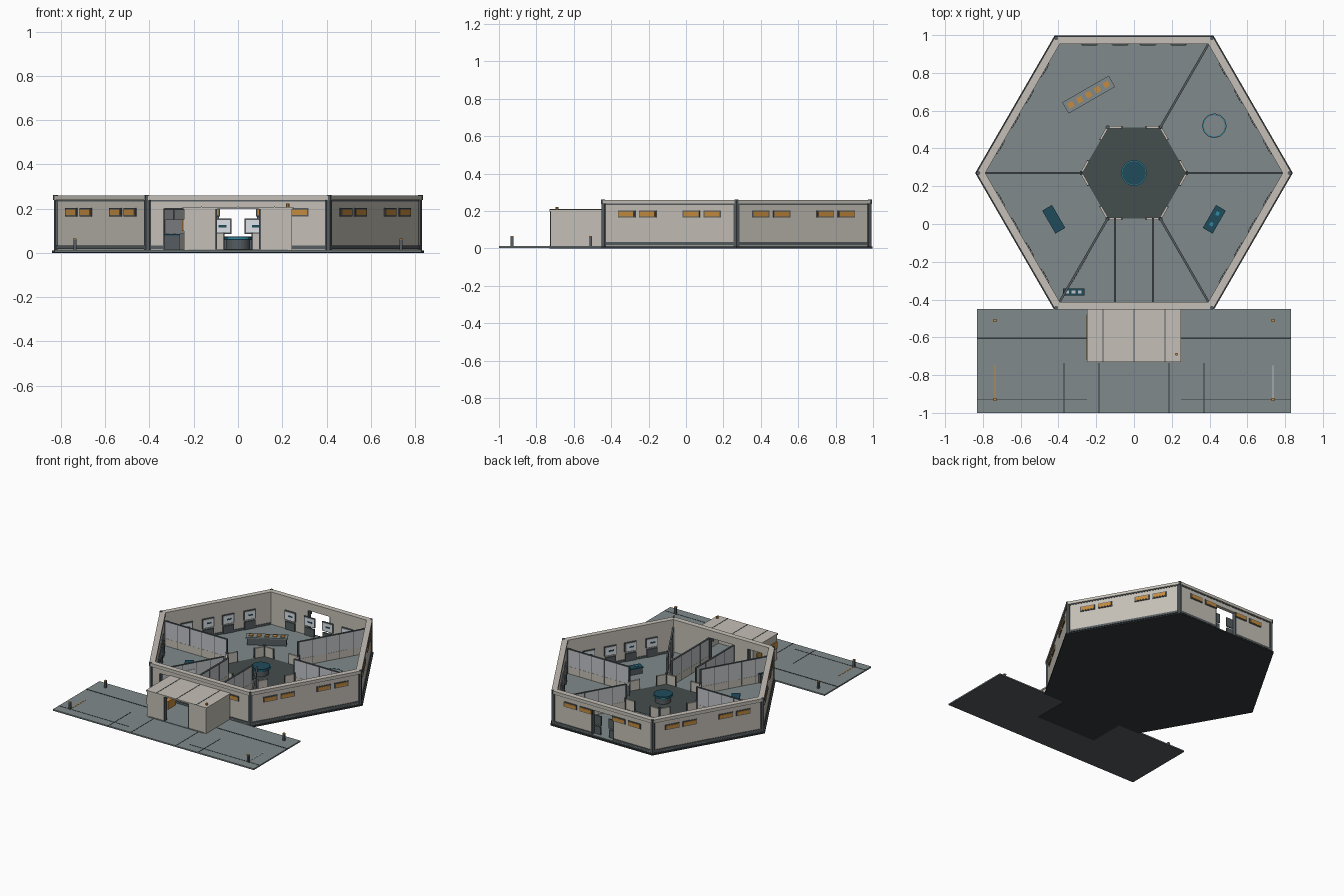
import bpy, bmesh, math

if "Cube" in bpy.data.objects:
    bpy.data.objects.remove(bpy.data.objects["Cube"])

COL = {
    "beige": (0.56, 0.53, 0.475), "slate": (0.09, 0.107, 0.115), "floor_grey": (0.215, 0.255, 0.26),
    "dark_floor": (0.06, 0.075, 0.074), "near_black": (0.034, 0.041, 0.044), "teal": (0.014, 0.07, 0.105),
    "amber": (0.55, 0.26, 0.05), "panel_grey": (0.53, 0.55, 0.58), "screen_white": (0.74, 0.78, 0.82),
    "bright_teal": (0.03, 0.25, 0.36),
}
MATS = {}
for n, c in COL.items():
    m = bpy.data.materials.new(n)
    m.diffuse_color = (*c, 1)
    m.use_nodes = True
    m.node_tree.nodes["Principled BSDF"].inputs["Base Color"].default_value = m.diffuse_color
    MATS[n] = m

PARTS = {}
CY = 0.27            # centre of the hexagon
T30 = math.tan(math.pi / 6)


def prism(name, mat, pts, z0, z1):
    """Upright prism added to a named part."""
    bm = PARTS.setdefault((name, mat), bmesh.new())
    lo = [bm.verts.new((x, y, z0)) for x, y in pts]
    hi = [bm.verts.new((x, y, z1)) for x, y in pts]
    bm.faces.new(lo[::-1])
    bm.faces.new(hi)
    k = len(pts)
    for i in range(k):
        j = (i + 1) % k
        bm.faces.new((lo[i], lo[j], hi[j], hi[i]))


def loc(frame, u, v):
    ox, oy, deg = frame
    c, s = math.cos(math.radians(deg)), math.sin(math.radians(deg))
    return ox + u * c - v * s, oy + u * s + v * c


def block(name, mat, frame, u0, u1, v0, v1, z0, z1):
    prism(name, mat, [loc(frame, *p) for p in ((u0, v0), (u1, v0), (u1, v1), (u0, v1))], z0, z1)


def ngon(cx, cy, r, n):
    return [(cx + r * math.cos(2 * math.pi * i / n), cy + r * math.sin(2 * math.pi * i / n)) for i in range(n)]


def hexa(apothem):
    return ngon(0, CY, apothem / math.cos(math.pi / 6), 6)


def hex_ring(name, mat, a_out, a_in, z0, z1, sides=range(6)):
    for k in sides:
        f = (0, CY, 60 * k)
        prism(name, mat, [loc(f, -a_out * T30, -a_out), loc(f, a_out * T30, -a_out),
                          loc(f, a_in * T30, -a_in), loc(f, -a_in * T30, -a_in)], z0, z1)


W = (0, 0, 0)

# Base slab and floors
prism("base_slab", "near_black", hexa(0.728), 0, 0.010)
prism("room_floor", "floor_grey", hexa(0.715), 0.009, 0.015)
prism("hub_floor", "dark_floor", hexa(0.24), 0.012, 0.017)

# Outer walls, split around doorways
AO, AI = 0.714, 0.688
openings = {0: [(-0.335, -0.215, 0.2), (-0.1, 0.1, 0.2)], 3: [(-0.09, 0.09, 0.2)]}
for k in range(6):
    f = (0, CY, 60 * k)
    h = AO * T30
    u = -h
    for a, b, top in openings.get(k, []):
        block("outer_wall", "beige", f, u, a, -AO, -AI, 0.012, 0.24)
        block("base_band", "slate", f, u, a, -AO - 0.005, -AO, 0.018, 0.034)
        block("outer_wall", "beige", f, a, b, -AO, -AI, top, 0.24)
        for p in (a, b):
            block("door_frame", "slate", f, p - 0.004, p + 0.004, -AO - 0.002, -AI + 0.002, 0.012, top)
        u = b
    block("outer_wall", "beige", f, u, h, -AO, -AI, 0.012, 0.24)
    block("base_band", "slate", f, u, h, -AO - 0.005, -AO, 0.018, 0.034)
    block("top_band", "slate", f, -h, h, -AO - 0.002, -AO, 0.232, 0.239)
    # amber strip windows in dark frames
    for c in (-0.265, -0.135, 0.135, 0.265):
        if k == 0 and c < -0.2:
            continue
        block("window_frame", "slate", f, c - 0.053, c + 0.053, -AO - 0.005, -AO, 0.165, 0.203)
        block("window_pane", "amber", f, c - 0.046, c + 0.046, -AO - 0.008, -AO - 0.004, 0.171, 0.197)
    # inside wall monitors with dark cabinets beneath
    if k:
        for c in (-0.235, -0.075, 0.075, 0.235):
            block("monitor_frame", "slate", f, c - 0.045, c + 0.045, -AI, -AI + 0.008, 0.085, 0.155)
            block("monitor_screen", "screen_white", f, c - 0.038, c + 0.038, -AI + 0.007, -AI + 0.011, 0.091, 0.149)
            block("monitor_detail", "teal", f, c - 0.022, c + 0.012, -AI + 0.01, -AI + 0.013, 0.115, 0.125)
            block("wall_cabinet", "slate", f, c - 0.04, c + 0.04, -AI, -AI + 0.012, 0.017, 0.075)

# Coping and corner pillars
hex_ring("wall_coping", "beige", 0.722, 0.682, 0.239, 0.26)
hex_ring("inner_skirting", "slate", 0.69, 0.684, 0.014, 0.03, (1, 2, 4, 5))
for x, y in ngon(0, CY, 0.815, 6):
    prism("corner_pillar", "slate", ngon(x, y, 0.017, 6), 0.01, 0.24)
for x, y in ngon(0, CY, 0.824, 6):
    prism("corner_cap", "slate", ngon(x, y, 0.011, 6), 0.238, 0.262)


# Partitions: solid base, pale panels, dark rail and posts
def partition(f, u0, u1):
    block("partition_base", "beige", f, u0, u1, -0.005, 0.005, 0.014, 0.07)
    block("partition_panel", "panel_grey", f, u0, u1, -0.004, 0.004, 0.07, 0.194)
    block("partition_rail", "slate", f, u0, u1, -0.006, 0.006, 0.194, 0.2)
    n = max(1, round((u1 - u0) / 0.1))
    for i in range(n + 1):
        u = u0 + (u1 - u0) * i / n
        w = 0.006 if i in (0, n) else 0.0015
        block("partition_post", "slate", f, u - w, u + w, -0.006, 0.006, 0.014, 0.2)


for a in (0, 60, 180, 240, 300):
    partition((0, CY, a), 0.28, 0.79)
for s in (-1, 1):
    partition((s * 0.1, 0, 90), -0.415, 0.025)
block("partition_screen", "screen_white", (0, CY, 240), 0.5, 0.67, 0.005, 0.009, 0.085, 0.15)

# Low walls at the hub corners
for k in range(6):
    f = (0, CY, 60 * k)
    for s in (-1, 1):
        a, b = sorted((s * 0.065, s * 0.14))
        block("hub_low_wall", "beige", f, a, b, -0.248, -0.236, 0.014, 0.09)
        block("hub_wall_edge", "slate", f, s * 0.065 - 0.003, s * 0.065 + 0.003, -0.249, -0.235, 0.014, 0.091)
for x, y in ngon(0, CY, 0.28, 6):
    prism("hub_post", "slate", ngon(x, y, 0.011, 6), 0.014, 0.1)

# Round hub table
prism("hub_table", "slate", ngon(0, CY, 0.055, 24), 0.015, 0.06)
prism("hub_table_rim", "bright_teal", ngon(0, CY, 0.068, 24), 0.062, 0.07)
prism("hub_table_top", "teal", ngon(0, CY, 0.063, 24), 0.058, 0.075)

# Round pad in the right back room
prism("round_pad_rim", "slate", ngon(0.425, 0.52, 0.063, 24), 0.014, 0.04)
prism("round_pad", "floor_grey", ngon(0.425, 0.52, 0.057, 24), 0.038, 0.044)
for i in range(12):
    block("pad_lights", "bright_teal", (0.425, 0.52, 30 * i), 0.055, 0.064, -0.008, 0.008, 0.036, 0.046)

# Angled desks in the side rooms
for s in (-1, 1):
    f = (s * 0.425, 0.025, 90 - s * 30)
    block("side_desk", "slate", f, -0.065, 0.065, -0.025, 0.025, 0.014, 0.055)
    block("side_desk_top", "teal", f, -0.07, 0.07, -0.03, 0.03, 0.055, 0.064)
    if s > 0:
        for u in (-0.03, 0.035):
            block("desk_display", "bright_teal", f, u - 0.01, u + 0.01, -0.009, 0.009, 0.063, 0.067)

# Long counter with amber lamps
f = (-0.24, 0.685, 30)
block("long_counter", "slate", f, -0.135, 0.135, -0.028, 0.028, 0.014, 0.066)
block("long_counter_top", "floor_grey", f, -0.142, 0.142, -0.034, 0.034, 0.066, 0.074)
for i in range(5):
    u = -0.108 + 0.054 * i
    block("counter_lamp", "amber", f, u - 0.015, u + 0.015, -0.015, 0.015, 0.073, 0.079)

# Small console by the front wall
f = (-0.32, -0.36, 0)
block("small_console", "slate", f, -0.055, 0.055, -0.017, 0.017, 0.014, 0.078)
block("small_console_top", "teal", f, -0.057, 0.057, -0.019, 0.019, 0.078, 0.085)
for u in (-0.033, 0, 0.033):
    block("console_keys", "panel_grey", f, u - 0.01, u + 0.01, -0.009, 0.009, 0.084, 0.088)

# Front platform with seams
block("platform_underside", "slate", W, -0.83, 0.83, -1, -0.45, 0.002, 0.006)
block("platform", "floor_grey", W, -0.83, 0.83, -1, -0.45, 0.006, 0.012)
block("porch_slab", "near_black", W, -0.25, 0.25, -0.73, -0.44, 0, 0.011)
block("porch_floor", "floor_grey", W, -0.225, 0.225, -0.73, -0.44, 0.01, 0.016)
for s in (-1, 1):
    def strip(mat, xa, xb, ya, yb):
        a, b = sorted((s * xa, s * xb))
        block("platform_line", mat, W, a, b, ya, yb, 0.011, 0.0135)
    strip("near_black", 0.25, 0.83, -0.61, -0.601)
    strip("near_black", 0.25, 0.83, -0.932, -0.929)
    for x in (0.185, 0.37):
        strip("near_black", x - 0.002, x + 0.002, -1, -0.735)
    strip("amber" if s < 0 else "panel_grey", 0.732, 0.738, -0.92, -0.75)
    # Bollards with amber tops
    for y in (-0.51, -0.93):
        block("bollard", "slate", (s * 0.737, y, 0), -0.007, 0.007, -0.007, 0.007, 0.011, 0.062)
        block("bollard_light", "amber", (s * 0.737, y, 0), -0.008, 0.008, -0.008, 0.008, 0.06, 0.066)

    # Entrance porch walls
    a, b = sorted((s * 0.1, s * 0.245))
    block("porch_front", "beige", W, a, b, -0.725, -0.705, 0.013, 0.198)
    a, b = sorted((s * 0.225, s * 0.245))
    block("porch_side", "beige", W, a, b, -0.71, -0.44, 0.013, 0.198)
    a, b = sorted((s * 0.096, s * 0.104))
    block("porch_door_frame", "slate", W, a, b, -0.728, -0.702, 0.013, 0.198)
block("porch_roof", "beige", W, -0.25, 0.25, -0.73, -0.44, 0.198, 0.208)
for x in (-0.165, 0, 0.165):
    block("porch_roof_seam", "slate", W, x - 0.003, x + 0.003, -0.73, -0.45, 0.206, 0.2095)
block("porch_side_stripe", "amber", W, -0.252, -0.245, -0.72, -0.48, 0.1, 0.15)
block("porch_locker", "amber", W, -0.15, -0.115, -0.66, -0.57, 0.07, 0.13)
prism("porch_beacon", "amber", ngon(0.225, -0.69, 0.008, 8), 0.206, 0.222)

# Turn the collected parts into objects
for (name, mat), bm in PARTS.items():
    me = bpy.data.meshes.new(name)
    bmesh.ops.recalc_face_normals(bm, faces=bm.faces)
    bm.to_mesh(me)
    bm.free()
    me.materials.append(MATS[mat])
    bpy.context.collection.objects.link(bpy.data.objects.new(name, me))
